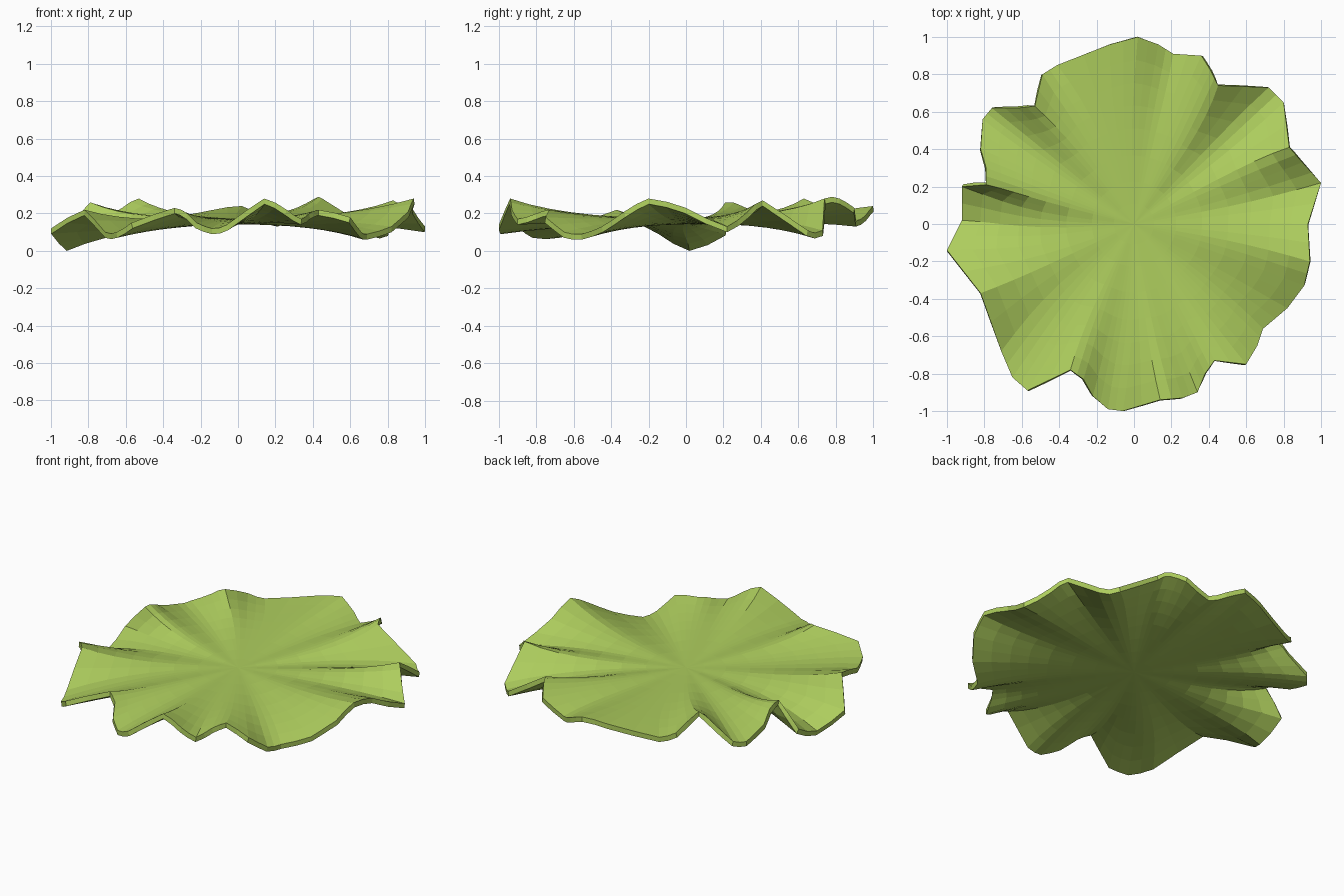
import bpy, bmesh, math
from mathutils import Vector

if "Cube" in bpy.data.objects:
    bpy.data.objects.remove(bpy.data.objects["Cube"])

# Ruffled rim of the leaf: x, y, height of the upper side
RIM = [
    (1.0, .22, .13), (.9, .33, .21), (.83, .41, .27), (.8, .65, .11),
    (.72, .73, .11), (.45, .74, .28), (.41, .82, .28), (.36, .9, .23),
    (.21, .91, .16), (.13, .96, .19), (.02, 1.0, .24), (-.13, .96, .22),
    (-.41, .85, .17), (-.49, .8, .2), (-.53, .63, .28), (-.62, .62, .23),
    (-.76, .62, .15), (-.81, .56, .14), (-.82, .4, .19), (-.79, .3, .24),
    (-.79, .21, .26), (-.92, .2, .11), (-.92, .02, .03), (-1.0, -.14, .12),
    (-.82, -.37, .22), (-.71, -.68, .1), (-.65, -.82, .1), (-.57, -.89, .15),
    (-.34, -.78, .23), (-.27, -.83, .2), (-.22, -.92, .15), (-.14, -.99, .12),
    (-.06, -1.0, .14), (.14, -.94, .28), (.26, -.93, .22), (.34, -.9, .17),
    (.38, -.8, .2), (.43, -.73, .22), (.6, -.75, .18), (.66, -.65, .1),
    (.69, -.56, .09), (.82, -.45, .13), (.91, -.33, .21), (.94, -.2, .28),
    (.93, 0, .23),
]
RINGS = [.12, .25, .4, .55, .67, .78, .89, 1.0]
CENTRE_Z, THICK = .172, .03

# Add a midpoint on each rim segment, rounded only in height
rim = []
m = len(RIM)
for i in range(m):
    o, a, b, c = (Vector(RIM[(i + d) % m]) for d in (-1, 0, 1, 2))
    mid = (a + b) / 2
    mid.z += (a.z + b.z - o.z - c.z) / 24
    rim += [a, mid]
n = len(rim)


def smooth_ring(points, rounds):
    """Average neighbours round the ring, to calm the ruffles."""
    pts = list(points)
    for _ in range(rounds):
        pts = [(pts[i - 1] + pts[i] * 2 + pts[(i + 1) % n]) / 4 for i in range(n)]
    return pts


soft = smooth_ring(rim, 4)
calm = smooth_ring(rim, 40)


def leaf_point(j, r):
    """Calm round middle that blends into the ruffled rim."""
    c, s, p = calm[j], soft[j], rim[j]
    circle = Vector((c.x, c.y)).normalized() * .9
    flat = circle.lerp(s.xy, r ** 2).lerp(p.xy, r ** 4) * r
    rise = (c.z - CENTRE_Z) * r ** 1.5 + (s.z - c.z) * r ** 2.4 + (p.z - s.z) * r ** 4
    return Vector((flat.x, flat.y, CENTRE_Z + rise))


# Upper side
bm = bmesh.new()
centre = bm.verts.new((0, 0, CENTRE_Z))
rings = [[bm.verts.new(leaf_point(j, r)) for j in range(n)] for r in RINGS]
for j in range(n):
    k = (j + 1) % n
    bm.faces.new((centre, rings[0][j], rings[0][k]))
    for a, b in zip(rings, rings[1:]):
        bm.faces.new((a[j], b[j], b[k], a[k]))
bm.normal_update()

# Underside and edge strip
top_faces = list(bm.faces)
under = {}
for v in list(bm.verts):
    d = Vector((v.normal.x * .5, v.normal.y * .5, max(v.normal.z, .6)))
    under[v] = bm.verts.new(v.co - d.normalized() * THICK)
for f in top_faces:
    bm.faces.new([under[v] for v in reversed(f.verts)])
last = rings[-1]
for j in range(n):
    k = (j + 1) % n
    bm.faces.new((last[k], last[j], under[last[j]], under[last[k]]))

# Rest on the ground
low = min(v.co.z for v in bm.verts)
bmesh.ops.translate(bm, verts=bm.verts, vec=(0, 0, -low))

mesh = bpy.data.meshes.new("lettuce_leaf")
bm.to_mesh(mesh)
bm.free()
leaf = bpy.data.objects.new("lettuce_leaf", mesh)
bpy.context.collection.objects.link(leaf)

green = bpy.data.materials.new("leaf green")
green.diffuse_color = (.42, .61, .11, 1)
green.use_nodes = True
green.node_tree.nodes["Principled BSDF"].inputs["Base Color"].default_value = green.diffuse_color
mesh.materials.append(green)
